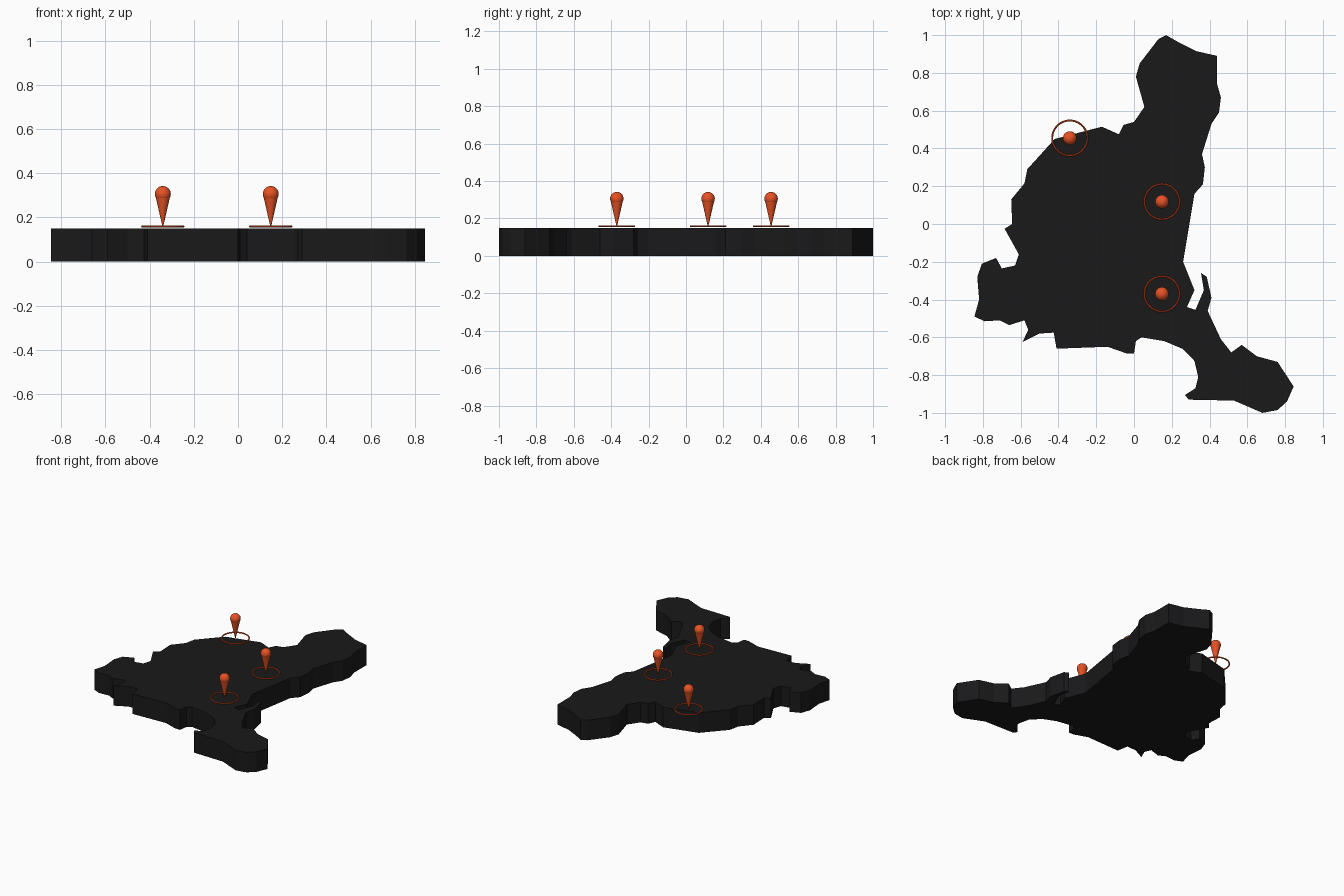
import bpy, bmesh

if "Cube" in bpy.data.objects:
    bpy.data.objects.remove(bpy.data.objects["Cube"])

SLAB_TOP = 0.15


def material(name, color):
    m = bpy.data.materials.new(name)
    m.diffuse_color = color
    m.use_nodes = True
    m.node_tree.nodes["Principled BSDF"].inputs["Base Color"].default_value = m.diffuse_color
    return m


BLACK = material("black", (0.01, 0.01, 0.011, 1))
ORANGE = material("orange", (0.8, 0.085, 0.018, 1))

# Coastline, clockwise from the northern tip
COAST = [
    (.17, 1), (.24, .96), (.33, .915), (.44, .89), (.44, .74), (.46, .67),
    (.45, .59), (.41, .53), (.36, .37), (.375, .3), (.365, .21), (.32, .16),
    (.26, -.2), (.32, -.35), (.28, -.44), (.325, -.455), (.37, -.35), (.355, -.26),
    (.385, -.28), (.41, -.39), (.39, -.46), (.46, -.61), (.515, -.68), (.57, -.64),
    (.65, -.7), (.76, -.73), (.845, -.86), (.81, -.94), (.76, -.985), (.68, -1),
    (.53, -.935), (.29, -.93), (.27, -.905), (.325, -.87), (.34, -.81), (.32, -.725),
    (.255, -.66), (.16, -.62), (.04, -.6), (.01, -.62), (0, -.685), (-.04, -.685),
    (-.14, -.65), (-.41, -.66), (-.425, -.575), (-.5, -.58), (-.59, -.625), (-.56, -.56),
    (-.58, -.51), (-.66, -.535), (-.71, -.51), (-.79, -.515), (-.845, -.49), (-.82, -.4),
    (-.83, -.28), (-.805, -.21), (-.73, -.18), (-.7, -.235), (-.63, -.22), (-.61, -.16),
    (-.685, -.025), (-.645, 0), (-.65, .13), (-.58, .215), (-.565, .29), (-.42, .45),
    (-.17, .515), (-.08, .475), (-.055, .525), (0, .54), (.055, .62), (.01, .78),
    (.03, .85), (.13, .98)]


# Island slab: extruded coastline
bm = bmesh.new()
face = bm.faces.new([bm.verts.new((x, y, 0)) for x, y in COAST])
top = bmesh.ops.extrude_face_region(bm, geom=[face], use_keep_orig=True)["geom"]
bmesh.ops.translate(bm, vec=(0, 0, SLAB_TOP),
                    verts=[v for v in top if isinstance(v, bmesh.types.BMVert)])
bmesh.ops.recalc_face_normals(bm, faces=bm.faces)
bmesh.ops.triangulate(bm, faces=[f for f in bm.faces if len(f.verts) > 4])
mesh = bpy.data.meshes.new("island_slab")
bm.to_mesh(mesh)
bm.free()
mesh.materials.append(BLACK)
bpy.context.collection.objects.link(bpy.data.objects.new("island_slab", mesh))


def finish(name):
    ob = bpy.context.object
    ob.name = name
    ob.data.materials.append(ORANGE)
    bpy.ops.object.shade_smooth_by_angle()


# Map pin: pointed body, ball head and ground ring
def pin(i, x, y):
    bpy.ops.mesh.primitive_cone_add(vertices=32, radius1=0.002, radius2=0.034, depth=0.14,
                                    location=(x, y, SLAB_TOP + 0.08))
    finish(f"pin_point_{i}")
    bpy.ops.mesh.primitive_uv_sphere_add(segments=32, ring_count=16, radius=0.036,
                                         location=(x, y, 0.306))
    finish(f"pin_head_{i}")
    bpy.ops.mesh.primitive_torus_add(major_segments=64, minor_segments=10,
                                     major_radius=0.093, minor_radius=0.005,
                                     location=(x, y, 0.159))
    finish(f"pin_ring_{i}")


for i, (x, y) in enumerate([(-.34, .455), (.148, .118), (.148, -.37)], 1):
    pin(i, x, y)
